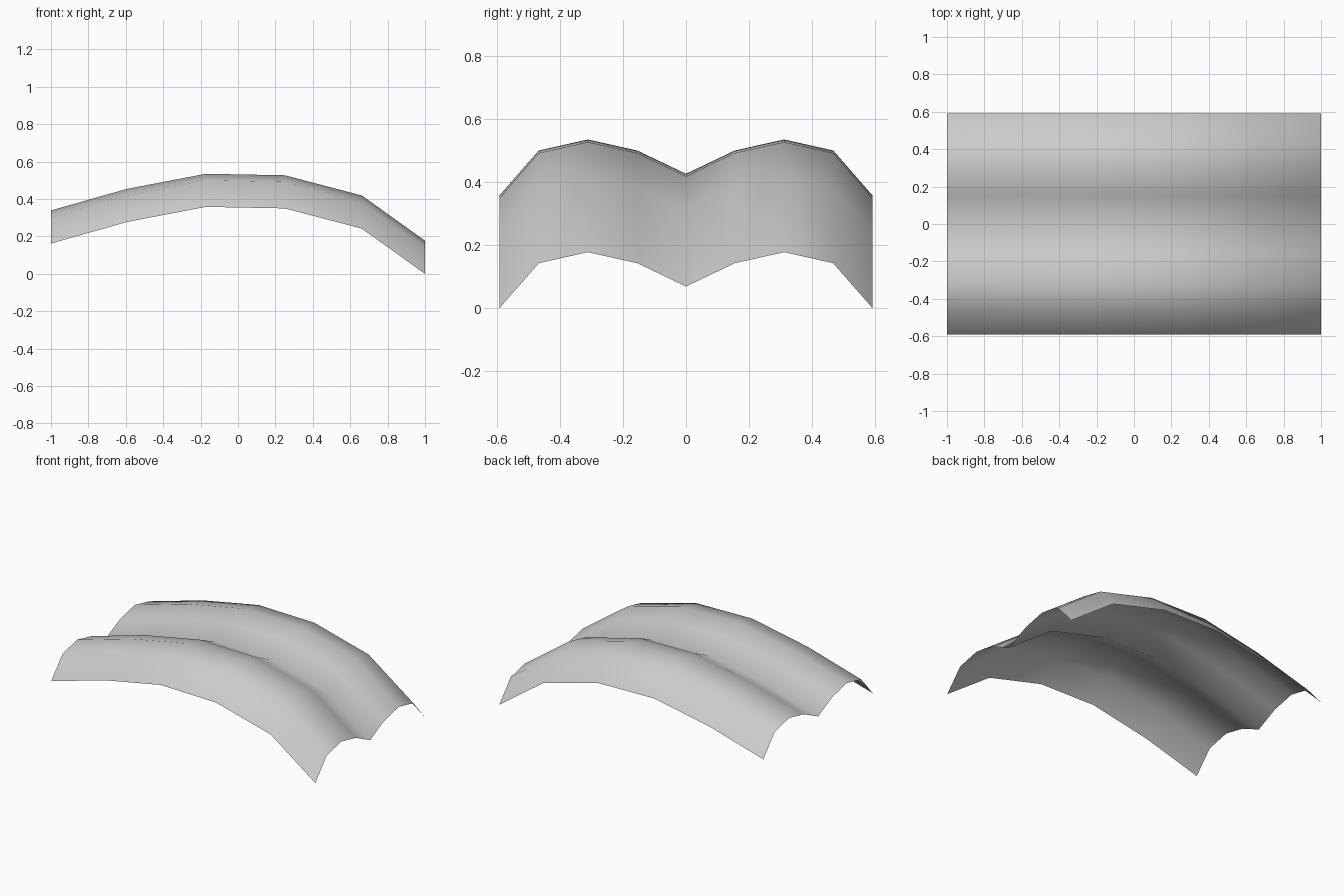
import bpy
import bmesh

cube = bpy.data.objects.get("Cube")
if cube:
    bpy.data.objects.remove(cube, do_unlink=True)

# Plain grey finish
grey = bpy.data.materials.new("light_grey")
grey.use_nodes = True
colour = (0.6, 0.6, 0.6, 1)
grey.diffuse_color = colour
grey.node_tree.nodes["Principled BSDF"].inputs["Base Color"].default_value = colour

# Arched path along x, as (x, height of the lower edge)
path = [(-1, 0.162), (-0.595, 0.277), (-0.172, 0.358),
        (0.25, 0.35), (0.662, 0.242), (1, 0)]

# Double-humped cross-section, as (y, rise); one half is mirrored
half = [(0, 0.068), (0.155, 0.142), (0.312, 0.177), (0.468, 0.142), (0.592, 0)]
section = [(-y, rise) for y, rise in reversed(half[1:])] + half

# Sweep the section along the path into one thin sheet
bm = bmesh.new()
rows = [[bm.verts.new((x, y, z + rise)) for y, rise in section] for x, z in path]
for a, b in zip(rows, rows[1:]):
    for j in range(len(section) - 1):
        face = bm.faces.new((a[j], b[j], b[j + 1], a[j + 1]))
        face.smooth = True

mesh = bpy.data.meshes.new("arched_roof_sheet")
bm.to_mesh(mesh)
bm.free()
mesh.materials.append(grey)
sheet = bpy.data.objects.new("arched_roof_sheet", mesh)
bpy.context.collection.objects.link(sheet)
